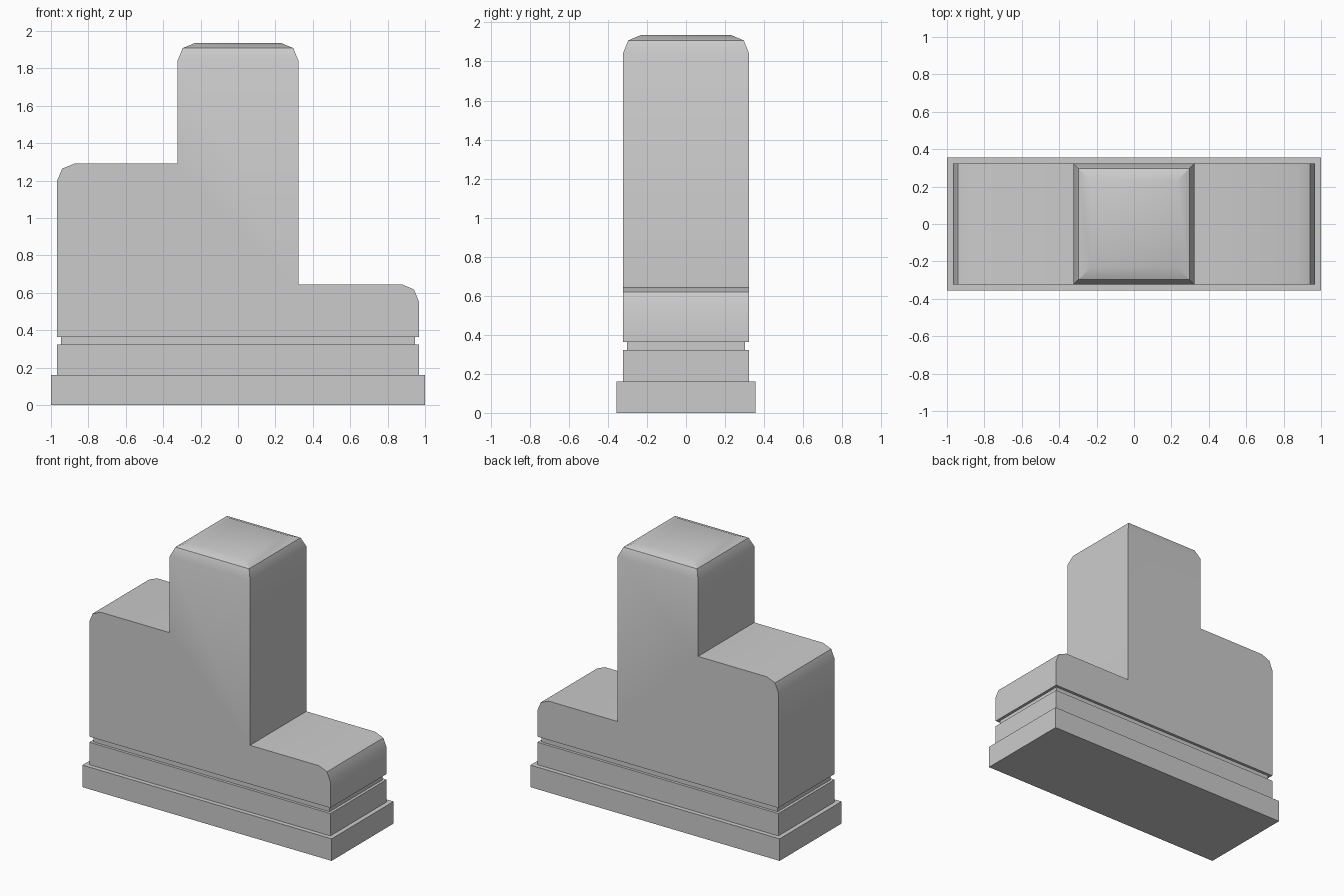
import bpy, bmesh, math

if "Cube" in bpy.data.objects:
    bpy.data.objects.remove(bpy.data.objects["Cube"])

U = 0.3225            # grid unit: half the thickness of the stepped block
R = 0.092             # rounding radius of the top edges
K = R * (1 - math.sqrt(0.5))


def add_object(name, bm):
    bmesh.ops.recalc_face_normals(bm, faces=bm.faces)
    mesh = bpy.data.meshes.new(name)
    bm.to_mesh(mesh)
    bm.free()
    obj = bpy.data.objects.new(name, mesh)
    bpy.context.collection.objects.link(obj)
    return obj


def slab(name, half_x, half_y, z0, z1):
    bm = bmesh.new()
    bmesh.ops.create_cube(bm, size=1)
    for v in bm.verts:
        v.co = (v.co.x * 2 * half_x, v.co.y * 2 * half_y, z1 if v.co.z > 0 else z0)
    return add_object(name, bm)


# Stacked plinth with a recessed groove
slab("base", 1.0, U + 0.0325, 0, 0.16)
slab("plinth", 3 * U, U, 0.16, 0.3225)
slab("groove", 3 * U - 0.02, U - 0.02, 0.3225, 0.363)

# Stepped block: front profile extruded through the depth
left, right, tower = 4 * U, 2 * U, 6 * U
profile = [
    (-3 * U, 0.363), (3 * U, 0.363),
    (3 * U, right - R), (3 * U - K, right - K), (3 * U - R, right),
    (U, right), (U, tower - R), (-U, tower - R), (-U, left),
    (-3 * U + R, left), (-3 * U + K, left - K), (-3 * U, left - R),
]
bm = bmesh.new()
face = bm.faces.new([bm.verts.new((x, -U, z)) for x, z in profile])
extruded = bmesh.ops.extrude_face_region(bm, geom=[face])["geom"]
bmesh.ops.translate(bm, vec=(0, 2 * U, 0),
                    verts=[g for g in extruded if isinstance(g, bmesh.types.BMVert)])
bmesh.ops.recalc_face_normals(bm, faces=bm.faces)

# Rounded tower cap: two mitred insets on the topmost face
top = max(bm.faces, key=lambda f: min(v.co.z for v in f.verts))
for inset, rise in ((K, R - K), (R - K, K)):
    bmesh.ops.inset_individual(bm, faces=[top], thickness=inset, depth=rise,
                               use_even_offset=True)
    top = max(bm.faces, key=lambda f: min(v.co.z for v in f.verts))
block = add_object("stepped_block", bm)

# Soft shading over the rounded edges, sharp elsewhere
bpy.ops.object.select_all(action='DESELECT')
block.select_set(True)
bpy.context.view_layer.objects.active = block
bpy.ops.object.shade_smooth_by_angle(angle=math.radians(30))
